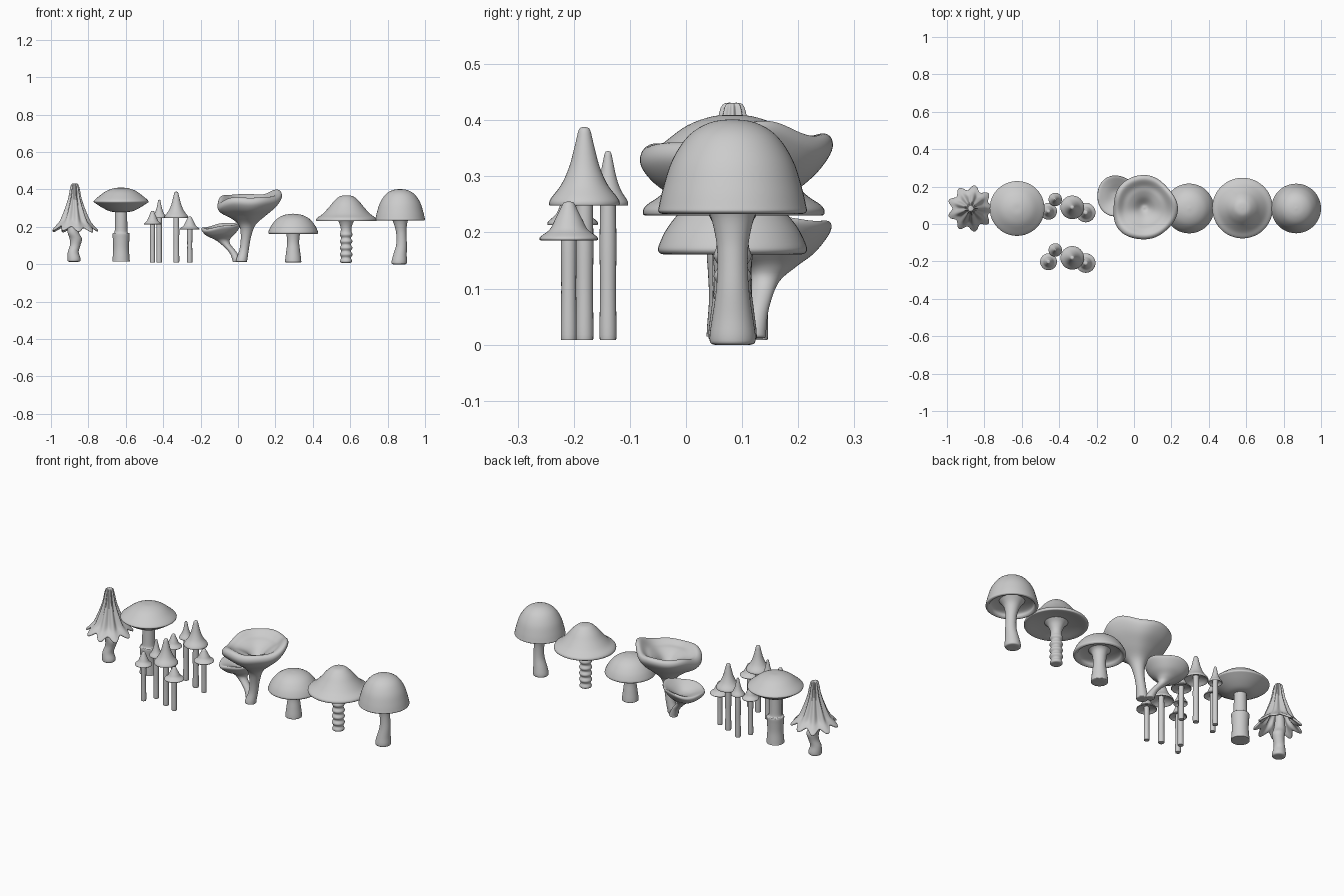
import bpy, bmesh
from math import sin, cos, pi, radians

def spline(pts, sub):
    """Catmull-Rom resampling of a list of equal-length tuples."""
    out = []
    for i in range(len(pts) - 1):
        a, b, c, d = (pts[max(i-1, 0)], pts[i], pts[i+1], pts[min(i+2, len(pts)-1)])
        for k in range(sub):
            t = k / sub
            out.append(tuple(0.5 * (2*q + (r-p)*t + (2*p-5*q+4*r-s)*t*t + (3*q-p-3*r+s)*t**3)
                             for p, q, r, s in zip(a, b, c, d)))
    out.append(pts[-1])
    return out

def lathe(name, rings, x, y, segs=48, sub=4, warp=None):
    """Revolve rings (radius, z[, dx, dy]) round a possibly bent axis."""
    bm = bmesh.new()
    loops = []
    for r, z, dx, dy in spline([(tuple(p) + (0, 0))[:4] for p in rings], sub):
        r = max(r, 0.0005)
        loop = []
        for j in range(segs):
            a = 2 * pi * j / segs
            rr, zz = warp(a, r, z) if warp else (r, z)
            loop.append(bm.verts.new((x + dx + rr*cos(a), y + dy + rr*sin(a), zz)))
        loops.append(loop)
    for l0, l1 in zip(loops, loops[1:]):
        for j in range(segs):
            k = (j + 1) % segs
            bm.faces.new((l0[j], l0[k], l1[k], l1[j]))
    bm.faces.new(loops[0])
    bm.faces.new(loops[-1])
    bmesh.ops.recalc_face_normals(bm, faces=bm.faces)
    me = bpy.data.meshes.new(name)
    bm.to_mesh(me)
    bm.free()
    ob = bpy.data.objects.new(name, me)
    bpy.context.collection.objects.link(ob)
    bpy.context.view_layer.objects.active = ob
    ob.select_set(True)
    bpy.ops.object.shade_smooth_by_angle(angle=radians(50))
    ob.select_set(False)

Y = 0.083

# Fluted mushroom with drooping pleated cap
def pleat(a, r, z):
    w = min(1, r / 0.12)
    c = cos(9 * a)
    return r * (1 + (0.15 - 0.03*w) * c), z - 0.014 * w*w * c + 0.006 * w * sin(2*a)

lathe("fluted_cap", [(0, .43), (.016, .428), (.024, .40), (.033, .35), (.052, .29), (.075, .235),
                     (.098, .208), (.111, .194), (.107, .186), (.088, .198), (.068, .22), (.045, .26), (0, .30)],
      -.873, Y, 108, 4, pleat)
lathe("fluted_stem", [(0, .014), (.030, .014), (.035, .03), (.029, .065, -.004), (.028, .10, .006, .006),
                      (.033, .135, .01, .008), (.03, .17, -.004), (.025, .22, -.006), (.02, .29)], -.877, Y, 32)

# Flat parasol mushroom
lathe("parasol_cap", [(0, .409), (.035, .407), (.08, .391), (.12, .362), (.143, .342), (.146, .333),
                      (.138, .326), (.10, .302), (.06, .283), (.02, .278), (0, .278)], -.625, Y)
lathe("parasol_stem", [(0, .014), (.042, .014), (.046, .022), (.042, .08), (.044, .13), (.046, .158),
                       (.044, .166), (.035, .172), (.033, .22), (.032, .30)], -.625, Y, 40)

# Two clusters of slender pointed mushrooms: x, y, cap radius, rim z, tip z
slim = [(-.457, .068, .045, .215, .285, .014), (-.421, .131, .036, .25, .345, .015),
        (-.33, .089, .063, .25, .388, .016), (-.258, .061, .052, .188, .255, .014)]
for c, dy in (("back", 0), ("front", -.27)):
    for i, (x, y, R, z0, z1, s) in enumerate(slim):
        h = z1 - z0
        f = 1 if h > .09 else 1.15
        lathe(f"slender_cap_{c}_{i}", [(0, z1), (.15*R*f, z1-.03*h), (.25*R*f, z1-.2*h), (.42*R*f, z1-.5*h),
              (.65*R, z1-.74*h), (.93*R, z0+.09*h), (R, z0+.02*h), (.95*R, z0-.002),
              (.7*R, z0+.08*h), (.35*R, z0+.15*h), (0, z0+.17*h)], x, y + dy, 32)
        lathe(f"slender_stem_{c}_{i}", [(0, .009), (.8*s, .009), (s, .018), (.95*s, .1), (s, .18),
              (.9*s, z0 + .2*h)], x, y + dy, 20)

# Large and small wavy funnel mushrooms
def big_wave(a, r, z):
    w = min(1, r / .17) ** 2
    return (r * (1 + w * (.035*cos(3*a + .5) + .015*cos(5*a))),
            z + w * (.018*cos(a) + .016*sin(a) + .012*cos(3*a - .8) + .006*sin(5*a)))

def small_wave(a, r, z):
    w = min(1, r / .11) ** 2
    return r * (1 + .03*w*cos(3*a)), z + w * (.018*cos(a) + .008*sin(a) + .004*cos(4*a))

lathe("funnel_large", [(0, .012, -.035, 0), (.026, .012, -.035, 0), (.03, .025, -.035, 0),
                       (.025, .08, -.022, .006), (.028, .15, -.012, .003), (.045, .21, -.005),
                       (.095, .257), (.145, .297), (.170, .332), (.168, .357), (.148, .365),
                       (.115, .345), (.085, .335), (.055, .318), (.02, .288), (0, .285)],
      .055, .087, 72, 5, big_wave)
lathe("funnel_small", [(0, .012, .085, -.03), (.021, .012, .085, -.03), (.023, .025, .083, -.03),
                       (.02, .065, .062, -.022), (.025, .11, .022, -.01), (.045, .136, .006),
                       (.08, .16), (.104, .188), (.109, .202), (.101, .208), (.07, .195), (.03, .175), (0, .17)],
      -.09, .15, 56, 5, small_wave)

# Low button mushroom
lathe("button_cap", [(0, .27), (.045, .264), (.085, .244), (.115, .210), (.131, .178), (.132, .166),
                     (.123, .161), (.112, .168), (.10, .182), (.06, .192), (0, .195)], .295, Y)
lathe("button_stem", [(0, .009), (.038, .009), (.043, .02), (.037, .07), (.032, .12), (.04, .175),
                      (.06, .195)], .295, Y, 40)

# Broad bell mushroom with ringed stem
lathe("bell_cap", [(0, .368), (.035, .363), (.066, .338), (.095, .303), (.128, .268), (.155, .249),
                   (.162, .237), (.153, .230), (.10, .242), (.05, .25), (0, .252)], .58, .085)
rings = [(0, .008), (.026, .008), (.032, .018)]
for k in range(4):
    rings += [(.026, .035 + .035*k), (.034, .052 + .035*k)]
lathe("bell_stem", rings + [(.029, .175), (.03, .20), (.042, .23), (.06, .25)], .578, Y, 40)

# Tall dome mushroom
lathe("dome_cap", [(0, .402), (.04, .396), (.078, .373), (.107, .330), (.123, .282), (.131, .248),
                   (.132, .237), (.122, .233), (.113, .240), (.105, .256), (.06, .268), (0, .27)], .867, Y)
lathe("dome_stem", [(0, 0, -.005), (.034, 0, -.005), (.041, .012, -.005), (.036, .05, -.001), (.029, .10, .007),
                    (.027, .15, .007), (.03, .19, .004), (.042, .235), (.065, .268)], .867, Y, 40)
